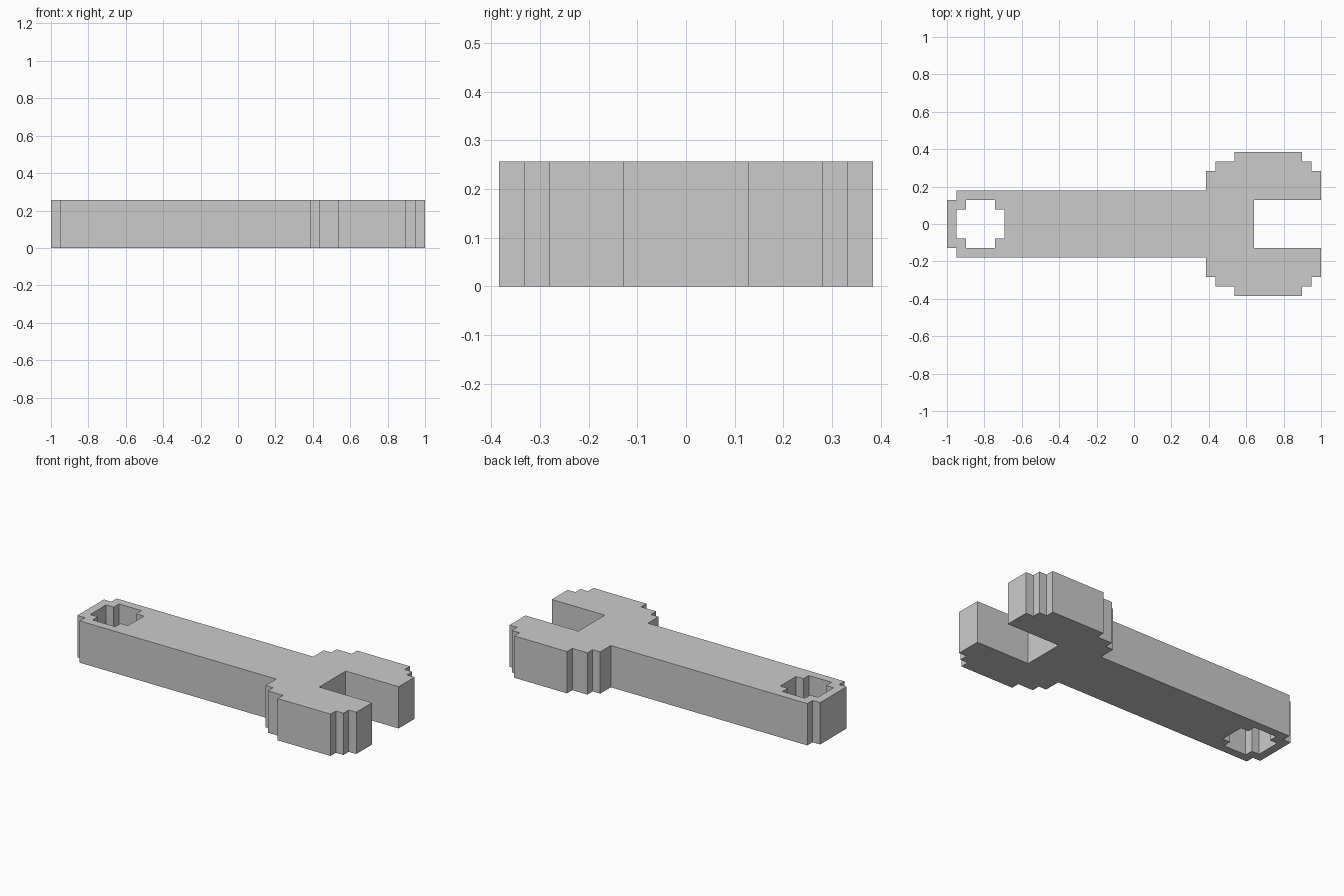
import bpy
import bmesh

if "Cube" in bpy.data.objects:
    bpy.data.objects.remove(bpy.data.objects["Cube"])

U = 2 / 39          # one stair step of the blocky outline
THICK = 5 * U


def mirrored(half):
    """Close a half outline (y > 0) by reflecting it across the x axis."""
    return half + [(x, -y) for x, y in reversed(half)]


def add_loop(curve, steps):
    """Add a closed straight-edged loop; x counts steps from the left end."""
    spline = curve.splines.new('POLY')
    spline.points.add(len(steps) - 1)
    for point, (x, y) in zip(spline.points, steps):
        point.co = (x * U - 1, y * U, 0, 1)
    spline.use_cyclic_u = True


# Outer outline: rounded handle end, handle, stepped head, open jaw
outline = [(0, 2.5), (1, 2.5), (1, 3.5), (27, 3.5), (27, 5.5), (28, 5.5),
           (28, 6.5), (30, 6.5), (30, 7.5), (37, 7.5), (37, 6.5), (38, 6.5),
           (38, 5.5), (39, 5.5), (39, 2.5), (32, 2.5)]

# Stepped hanging hole through the handle end
hole = [(1, 1.5), (2, 1.5), (2, 2.5), (5, 2.5), (5, 1.5), (6, 1.5)]

curve = bpy.data.curves.new("wrench", 'CURVE')
curve.dimensions = '2D'
curve.fill_mode = 'BOTH'
curve.extrude = THICK / 2
add_loop(curve, mirrored(outline))
add_loop(curve, mirrored(hole))

# Solid wrench body, standing on the ground
wrench = bpy.data.objects.new("wrench", curve)
bpy.context.collection.objects.link(wrench)
bpy.context.view_layer.objects.active = wrench
wrench.select_set(True)
bpy.ops.object.convert(target='MESH')
wrench = bpy.context.object
wrench.name = "wrench"

# Weld caps to walls, raise to z = 0, tidy the flat faces
bm = bmesh.new()
bm.from_mesh(wrench.data)
bmesh.ops.remove_doubles(bm, verts=bm.verts, dist=0.0005)
bmesh.ops.translate(bm, verts=bm.verts, vec=(0, 0, THICK / 2))
bmesh.ops.recalc_face_normals(bm, faces=bm.faces)
for face in bm.faces:
    face.smooth = False
bm.to_mesh(wrench.data)
bm.free()
